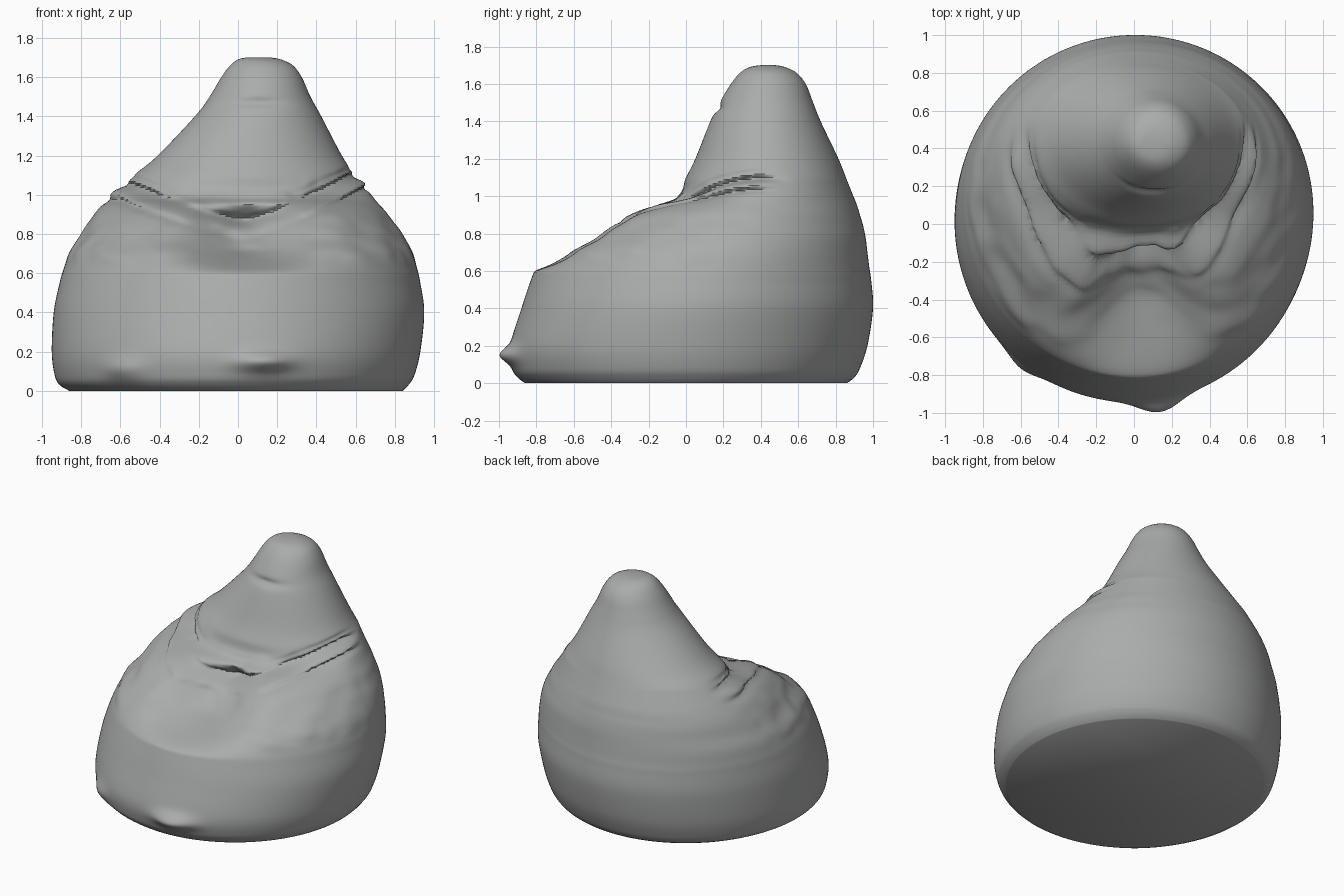
import bpy, bmesh, math
from mathutils import Vector, noise

if "Cube" in bpy.data.objects:
    bpy.data.objects.remove(bpy.data.objects["Cube"])

# Horizontal slices of the bag: height, left x, right x, front y, back y
LEVELS = [
    (0.00, -.86, .84, -.86, .86), (0.03, -.91, .87, -.90, .90),
    (0.08, -.935, .90, -.93, .93), (0.20, -.95, .93, -.94, .97),
    (0.40, -.94, .95, -.88, 1.0), (0.55, -.91, .93, -.83, .99),
    (0.62, -.89, .915, -.80, .98), (0.70, -.86, .89, -.74, .97),
    (0.78, -.81, .85, -.61, .96), (0.85, -.77, .80, -.52, .945),
    (0.90, -.735, .765, -.43, .93), (0.95, -.69, .72, -.27, .915),
    (1.00, -.64, .68, -.05, .895), (1.10, -.53, .60, .00, .855),
    (1.20, -.41, .53, .05, .815), (1.40, -.22, .425, .13, .72),
    (1.50, -.145, .37, .18, .68), (1.60, -.085, .325, .24, .64),
    (1.66, -.04, .28, .29, .59), (1.69, .00, .22, .34, .53),
    (1.70, .04, .17, .40, .48),
]
SIDES = 176


def bell(v, width):
    return math.exp(-(v / width) ** 2)


def step(a, b, v):
    t = min(max((v - a) / (b - a), 0), 1)
    return t * t * (3 - 2 * t)


def catmull(i, t):
    last = len(LEVELS) - 1
    p = [LEVELS[min(max(i + k, 0), last)] for k in (-1, 0, 1, 2)]
    return [0.5 * (2 * b + (c - a) * t + (2 * a - 5 * b + 4 * c - d) * t * t
                   + (3 * b - a - 3 * c + d) * t ** 3) for a, b, c, d in zip(*p)]


def bag_point(level, angle):
    z, xl, xr, yf, yb = level
    cx, cy = (xl + xr) / 2, min(.43, .36 * z * z)
    co, si = math.cos(angle), math.sin(angle)
    x = cx + (xr - xl) / 2 * co
    y = cy + (yb - cy if si > 0 else cy - yf) * si
    front = step(.35, -.25, si)

    # hollow in the middle of the seat
    if si < 0:
        hollow = step(.59, .73, z) * step(1.01, .88, z)
        y += .36 * hollow * bell(x - .04, .28) * step(0, -.3, si)

    # gathered crease between the seat and the backrest
    side = min(abs(x - .03) / .58, 1.1)
    crease = .87 + (.23 if x > .03 else .17) * side ** 1.3
    push = -.05 * bell(z - crease, .022)
    push += .022 * bell(z - crease + .05, .03)
    push -= .025 * side * bell(z - crease + .09, .018)
    push -= .015 * side * bell(z - crease - .05, .018)

    # crumpled cloth around the crease and down the seat
    n = noise.noise(Vector((x * 7, y * 7, z * 9)))
    n2 = noise.noise(Vector((x * 16 + 5, y * 12, z * 18)))
    push += (.03 * n + .02 * n2) * bell(z - crease, .09) * bell(x, .4)
    push += .015 * n * step(.6, .7, z) * step(1.0, .85, z)
    push -= .02 * bell(z - 1.47, .025) * bell(x - .1, .13)
    push *= front

    # pointed seam corners low at the front
    if si < 0:
        push += .065 * bell(z - .15, .05) * bell(x - .13, .13)
        push += .03 * bell(z - .11, .06) * bell(x + .58, .09)

    out = Vector((x - cx, y - cy))
    if out.length > 0:
        out.normalize()
    return (x + out.x * push, y + out.y * push, z)


# Loft the bag from the floor to the tip
bm = bmesh.new()
rings = []
for i in range(len(LEVELS) - 1):
    count = max(4, math.ceil((LEVELS[i + 1][0] - LEVELS[i][0]) / .011))
    for k in range(count):
        rings.append(catmull(i, k / count))
rings.append(LEVELS[-1])
loops = [[bm.verts.new(bag_point(r, 2 * math.pi * s / SIDES)) for s in range(SIDES)]
         for r in rings]
for low, high in zip(loops, loops[1:]):
    for s in range(SIDES):
        t = (s + 1) % SIDES
        bm.faces.new((low[s], low[t], high[t], high[s]))
bm.faces.new(loops[-1])
bm.faces.new(loops[0][::-1])
bmesh.ops.recalc_face_normals(bm, faces=bm.faces)

mesh = bpy.data.meshes.new("beanbag_seat")
bm.to_mesh(mesh)
bm.free()
bag = bpy.data.objects.new("beanbag_seat", mesh)
bpy.context.collection.objects.link(bag)

# Single grey cloth
cloth = bpy.data.materials.new("grey cloth")
cloth.diffuse_color = (.40, .415, .405, 1)
cloth.use_nodes = True
cloth.node_tree.nodes["Principled BSDF"].inputs["Base Color"].default_value = cloth.diffuse_color
mesh.materials.append(cloth)

bpy.context.view_layer.objects.active = bag
bag.select_set(True)
bpy.ops.object.shade_smooth_by_angle(angle=math.radians(50))
